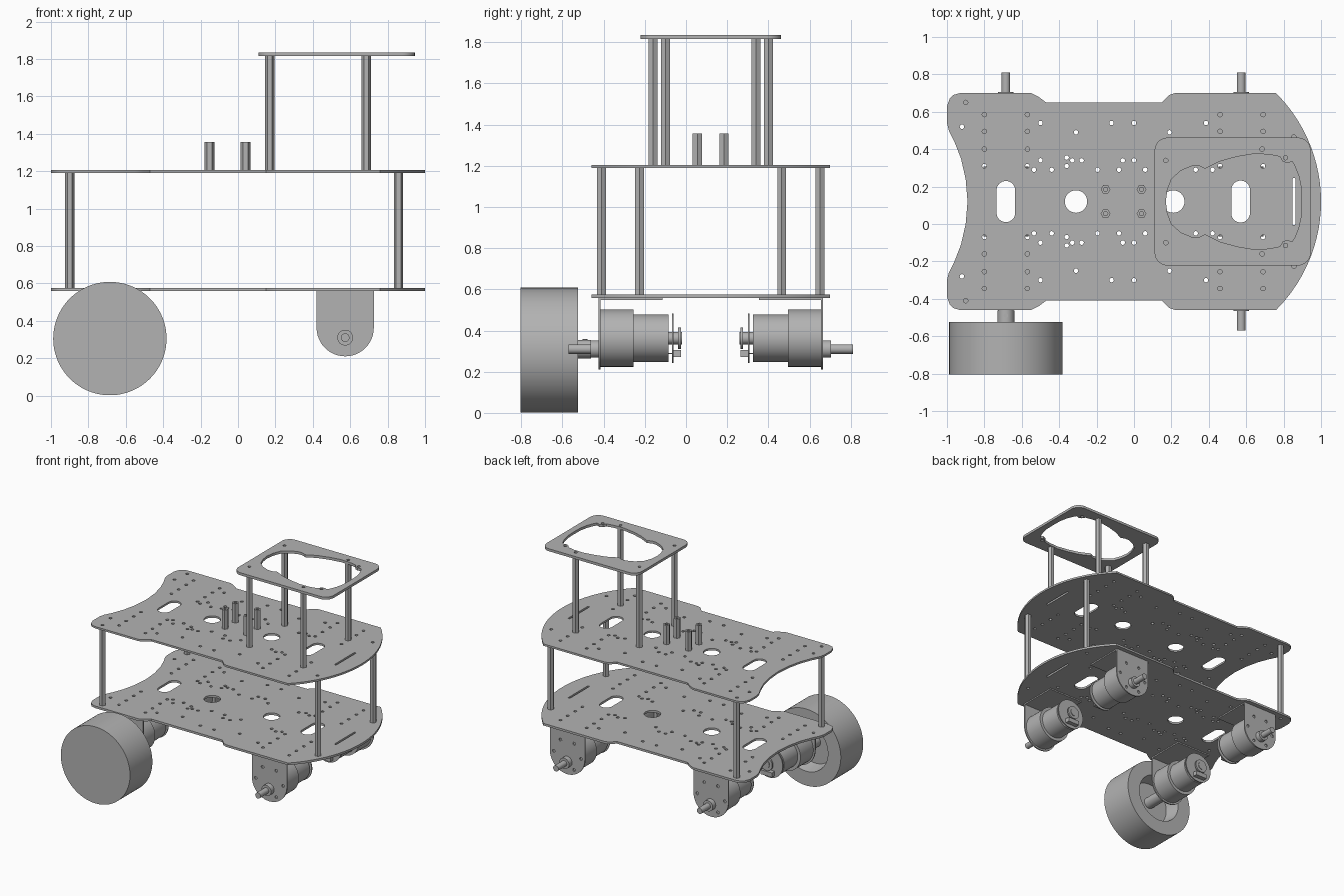
import bpy, bmesh
from math import pi, sin, cos, sqrt
from mathutils import Matrix, Vector

if "Cube" in bpy.data.objects:
    bpy.data.objects.remove(bpy.data.objects["Cube"])

MID = 0.12  # depth of the chassis centreline
grey = bpy.data.materials.new("plain grey")
grey.use_nodes = True
grey.diffuse_color = (0.45, 0.45, 0.45, 1)
grey.node_tree.nodes["Principled BSDF"].inputs["Base Color"].default_value = grey.diffuse_color
made = []


def finish(name, bm):
    """Clean the mesh and place it in the scene."""
    bmesh.ops.remove_doubles(bm, verts=bm.verts, dist=0.0001)
    bmesh.ops.recalc_face_normals(bm, faces=bm.faces)
    mesh = bpy.data.meshes.new(name)
    bm.to_mesh(mesh)
    bm.free()
    mesh.materials.append(grey)
    ob = bpy.data.objects.new(name, mesh)
    bpy.context.scene.collection.objects.link(ob)
    made.append(ob)
    return ob


def turned(name, profile, centre, axis="Z", sides=48):
    """Revolve (radius, distance) points about a line through the centre."""
    bm = bmesh.new()
    verts = [bm.verts.new((r, 0, t)) for r, t in profile]
    edges = [bm.edges.new(pair) for pair in zip(verts, verts[1:])]
    bmesh.ops.spin(bm, geom=verts + edges, cent=(0, 0, 0), axis=(0, 0, 1),
                   dvec=(0, 0, 0), angle=2 * pi, steps=sides, use_merge=False)
    if axis == "Y":
        bm.transform(Matrix.Rotation(-pi / 2, 4, "X"))
    bm.transform(Matrix.Translation(centre))
    return finish(name, bm)


def rod(name, radius, start, end, centre, axis="Z", sides=48):
    return turned(name, [(0, start), (radius, start), (radius, end), (0, end)], centre, axis, sides)


def arc(cx, cy, r, start, end, steps=12):
    return [(cx + r * cos(start + (end - start) * i / steps),
             cy + r * sin(start + (end - start) * i / steps)) for i in range(steps + 1)]


def circle(cx, cy, r, steps=16):
    return arc(cx, cy, r, 0, 2 * pi, steps)[:-1]


def rounded(cx, cy, w, h, r):
    """Rounded rectangle outline from half width and half height."""
    points = []
    for i, (sx, sy) in enumerate([(1, 1), (-1, 1), (-1, -1), (1, -1)]):
        points += arc(cx + sx * (w - r), cy + sy * (h - r), r, i * pi / 2, (i + 1) * pi / 2, 8)
    # drop coincident points where straight sides vanish
    return [p for i, p in enumerate(points) if (Vector(p) - Vector(points[i - 1])).length > 0.0001]


def plate(name, loops, low, high, matrix=None):
    """Flat sheet: the first loop is the outline, the others are openings."""
    curve = bpy.data.curves.new(name, "CURVE")
    curve.dimensions = "2D"
    curve.fill_mode = "BOTH"
    curve.extrude = (high - low) / 2
    for loop in loops:
        spline = curve.splines.new("POLY")
        spline.points.add(len(loop) - 1)
        for point, (x, y) in zip(spline.points, loop):
            point.co = (x, y, 0, 1)
        spline.use_cyclic_u = True
    temp = bpy.data.objects.new(name + " curve", curve)
    bpy.context.scene.collection.objects.link(temp)
    bpy.context.view_layer.update()
    mesh = bpy.data.meshes.new_from_object(temp.evaluated_get(bpy.context.evaluated_depsgraph_get()))
    bpy.data.objects.remove(temp)
    bm = bmesh.new()
    bm.from_mesh(mesh)
    bpy.data.meshes.remove(mesh)
    bm.transform(Matrix.Translation((0, 0, (low + high) / 2)))
    if matrix:
        bm.transform(matrix)
    return finish(name, bm)


def box(name, centre, size):
    bm = bmesh.new()
    bmesh.ops.create_cube(bm, size=1, matrix=Matrix.Translation(centre) @ Matrix.Diagonal((*size, 1)))
    return finish(name, bm)


def mirrored(half):
    """Close a half outline across the centreline."""
    low = [(x, -y) for x, y in reversed(half) if y > 0.001]
    return [(x, MID + y) for x, y in half + low]


# Chassis deck outline: bowed nose, waisted sides, scooped tail
R = 0.82
nose = [(1 - R + sqrt(R * R - y * y), y) for y in [0.58 * i / 12 for i in range(13)]]
deck_outline = mirrored(nose + [
    (0.22, 0.58), (0.19, 0.57), (0.15, 0.53), (-0.47, 0.53), (-0.51, 0.56), (-0.55, 0.58),
    (-0.93, 0.58), (-0.965, 0.57), (-0.985, 0.55), (-1, 0.51), (-1, 0.42), (-0.99, 0.38),
    (-0.96, 0.32), (-0.925, 0.23), (-0.9, 0.12), (-0.89, 0)])

# Deck openings: slots, cable holes and mirrored screw holes
openings = [rounded(-0.685, MID, 0.05, 0.11, 0.05), rounded(0.57, MID, 0.05, 0.112, 0.05),
            rounded(0.855, MID, 0.008, 0.125, 0.004),
            circle(-0.31, MID, 0.06, 32), circle(0.21, MID, 0.06, 32)]
screws = [(x, y) for x in (-0.8, -0.57, 0.46, 0.69) for y in (0.19, 0.28, 0.375, 0.465)]
screws += [(x, 0.42) for x in (-0.5, -0.12, 0, 0.385)] + [(x, 0.37) for x in (-0.31, 0.19)]
screws += [(x, 0.22) for x in (-0.5, -0.33, -0.28, -0.06, 0)]
screws += [(x, 0.17) for x in (-0.535, -0.44, -0.195, -0.08, 0.06, 0.33, 0.42)]
screws += [(-0.9, 0.53), (-0.92, 0.4), (-0.36, 0.235), (-0.36, 0.19), (0.38, 0.19), (0.855, 0.345)]
openings += [circle(x, MID + s * y, 0.012, 12) for x, y in screws for s in (1, -1)]
plate("lower_deck", [deck_outline] + openings, 0.559, 0.576)
plate("upper_deck", [deck_outline] + openings, 1.19, 1.205)

# Raised sensor frame with a shaped window
window = mirrored([
    (0.895, 0), (0.893, 0.08), (0.88, 0.14), (0.86, 0.19), (0.845, 0.215), (0.82, 0.205),
    (0.795, 0.215), (0.78, 0.24), (0.72, 0.252), (0.64, 0.255), (0.55, 0.24), (0.46, 0.215),
    (0.41, 0.19), (0.38, 0.175), (0.35, 0.19), (0.31, 0.19), (0.25, 0.165), (0.2, 0.12),
    (0.178, 0.06), (0.17, 0)])
frame_holes = [circle(x, MID + s * y, 0.012, 12)
               for x, y in ((0.81, 0.235), (0.17, 0.22), (0.685, 0.28)) for s in (1, -1)]
plate("sensor_frame", [rounded(0.5275, MID, 0.4175, 0.342, 0.07), window] + frame_holes, 1.815, 1.835)

# Hexagonal spacers
for s in (1, -1):
    for x, y in ((-0.9, 0.53), (0.858, 0.345)):
        rod("deck_spacer", 0.025, 0.576, 1.19, (x, MID + s * y, 0), sides=6)
    for x, y in ((0.17, 0.22), (0.685, 0.28)):
        rod("frame_spacer", 0.025, 1.205, 1.815, (x, MID + s * y, 0), sides=6)
    for x in (-0.152, 0.04):
        turned("board_spacer", [(0, 1.205), (0.026, 1.205), (0.026, 1.357), (0.012, 1.357),
                                (0.012, 1.25), (0, 1.25)], (x, MID + s * 0.065, 0), sides=6)

# Gear motors, given by distance outwards from the centreline
AXLE, BODY = 0.31, 0.363
for x in (-0.685, 0.573):
    for s in (1, -1):
        def part(name, radius, start, end, z=BODY, px=x):
            return rod(name, radius, s * start, s * end, (px, MID, z), "Y")

        part("gearbox", 0.139, 0.375, 0.538)
        part("motor_can", 0.115, 0.205, 0.375)
        part("motor_rear_boss", 0.03, 0.14, 0.205)
        part("encoder_board", 0.12, 0.18, 0.188)
        part("encoder_magnet", 0.052, 0.145, 0.158)
        part("shaft_boss", 0.042, 0.538, 0.585, AXLE)
        part("drive_shaft", 0.023, 0.585, 0.69, AXLE)
        box("encoder_plug", (x, MID + s * 0.162, BODY - 0.075), (0.1, 0.036, 0.035))
        for i in range(6):
            px = x - 0.05 + 0.02 * i
            box("encoder_pin", (px, MID + s * 0.196, BODY - 0.075), (0.006, 0.03, 0.006))

        # L-shaped bracket with a ring of screw holes
        face = [(x + 0.153, 0.559)] + arc(x, BODY, 0.153, 0, -pi, 24) + [(x - 0.153, 0.559)]
        ring = [circle(x + 0.12 * cos(a * pi / 3), BODY + 0.12 * sin(a * pi / 3), 0.012, 12)
                for a in range(6)]
        stand = Matrix.Translation((0, MID + s * 0.541, 0)) @ Matrix.Rotation(pi / 2, 4, "X")
        plate("bracket_face", [face] + ring, -0.005, 0.005, stand)
        box("bracket_foot", (x, MID + s * 0.39, 0.554), (0.306, 0.31, 0.01))

# Single wheel with a recessed inner side and hub
WX, WZ = -0.685, 0.305
turned("wheel", [(0, -0.805), (0.303, -0.805), (0.303, -0.525), (0.19, -0.525),
                 (0.17, -0.64), (0, -0.64)], (WX, 0, WZ), "Y", 96)
rod("wheel_hub", 0.045, -0.64, -0.462, (WX, 0, AXLE), "Y")
rod("hub_set_screw", 0.012, 0.04, 0.048, (WX, -0.49, AXLE), sides=12)

# Smooth round parts, keep edges crisp
bpy.ops.object.select_all(action="DESELECT")
for ob in made:
    ob.select_set(True)
bpy.context.view_layer.objects.active = made[0]
bpy.ops.object.shade_smooth_by_angle(angle=pi / 6)
